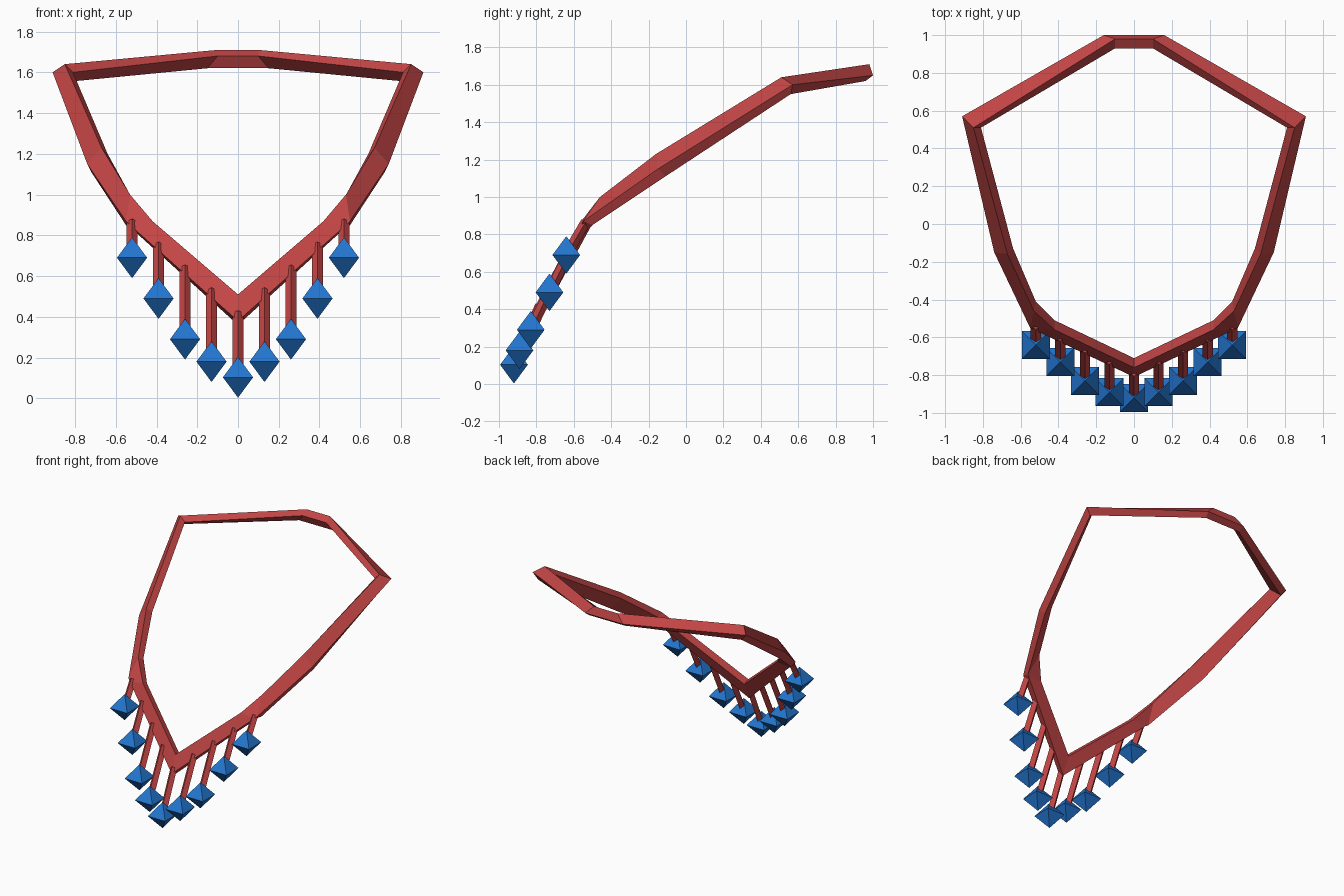
import bpy
import bmesh
from mathutils import Vector

default_cube = bpy.data.objects.get("Cube")
if default_cube:
    bpy.data.objects.remove(default_cube, do_unlink=True)


def make_material(name, colour):
    material = bpy.data.materials.new(name)
    material.use_nodes = True
    material.diffuse_color = colour
    material.node_tree.nodes["Principled BSDF"].inputs["Base Color"].default_value = colour
    return material


def finish_object(name, bm, material):
    bmesh.ops.recalc_face_normals(bm, faces=bm.faces)
    mesh = bpy.data.meshes.new(name)
    bm.to_mesh(mesh)
    bm.free()
    mesh.materials.append(material)
    obj = bpy.data.objects.new(name, mesh)
    bpy.context.scene.collection.objects.link(obj)
    return obj


def bridge_sections(bm, first, second):
    count = len(first)
    for i in range(count):
        j = (i + 1) % count
        bm.faces.new((first[i], first[j], second[j], second[i]))


red = make_material("coral red", (0.55, 0.06, 0.06, 1))
blue = make_material("gem blue", (0.017, 0.18, 0.63, 1))

# Band cross-sections on the left half, from the front tip to the nape:
# inner front edge, outer front edge, outer back edge, inner back edge
half_sections = [
    [(0, -.76, .51), (0, -.81, .38), (0, -.77, .36), (0, -.71, .49)],
    [(.42, -.56, .87), (.53, -.56, .85), (.53, -.51, .84), (.42, -.51, .85)],
    [(.53, -.46, 1), (.55, -.55, .87), (.55, -.5, .85), (.52, -.41, .98)],
    [(.67, -.16, 1.23), (.74, -.15, 1.15), (.72, -.11, 1.11), (.64, -.13, 1.2)],
    [(.85, .51, 1.64), (.91, .57, 1.6), (.87, .56, 1.55), (.81, .51, 1.6)],
    [(.1, .98, 1.71), (.16, 1, 1.65), (.15, .96, 1.62), (.1, .93, 1.68)],
]


def build_band():
    mirrored = [[(-x, y, z) for x, y, z in section]
                for section in reversed(half_sections[1:])]
    bm = bmesh.new()
    rings = [[bm.verts.new(point) for point in section]
             for section in half_sections + mirrored]
    for index, ring in enumerate(rings):
        bridge_sections(bm, ring, rings[(index + 1) % len(rings)])
    return finish_object("necklace_band", bm, red)


def build_stem(name, top, bottom, radius=0.027):
    # Four-sided hanger with an edge facing forward
    side = Vector((radius, 0, 0))
    front = side.cross(top - bottom).normalized() * radius
    bm = bmesh.new()
    rings = [[bm.verts.new(end + offset) for offset in (side, front, -side, -front)]
             for end in (top, bottom)]
    bridge_sections(bm, *rings)
    for ring in rings:
        bm.faces.new(ring)
    return finish_object(name, bm, red)


def build_gem(name, centre, half_width=0.074, half_height=0.1):
    # Square double pyramid
    bm = bmesh.new()
    waist = [bm.verts.new(centre + Vector((x, y, 0)) * half_width)
             for x, y in ((-1, -1), (1, -1), (1, 1), (-1, 1))]
    for direction in (-1, 1):
        tip = bm.verts.new(centre + Vector((0, 0, direction * half_height)))
        for i in range(4):
            bm.faces.new((waist[i], waist[(i + 1) % 4], tip))
    return finish_object(name, bm, blue)


build_band()

# Hanging gems, mirrored about the centre
gem_centres = [(0, -.92, .103), (.13, -.89, .18), (.26, -.83, .29),
               (.39, -.73, .49), (.52, -.64, .69)]
for index, (x, y, z) in enumerate(gem_centres):
    for side_name, sign in (("left", 1), ("right", -1)):
        if index == 0 and sign < 0:
            continue
        label = "centre" if index == 0 else f"{side_name}_{index}"
        centre = Vector((sign * x, y, z))
        anchor = Vector((sign * x, -.78 + .47 * x, .42 + .86 * x))
        build_stem("stem_" + label, anchor, centre)
        build_gem("gem_" + label, centre)
